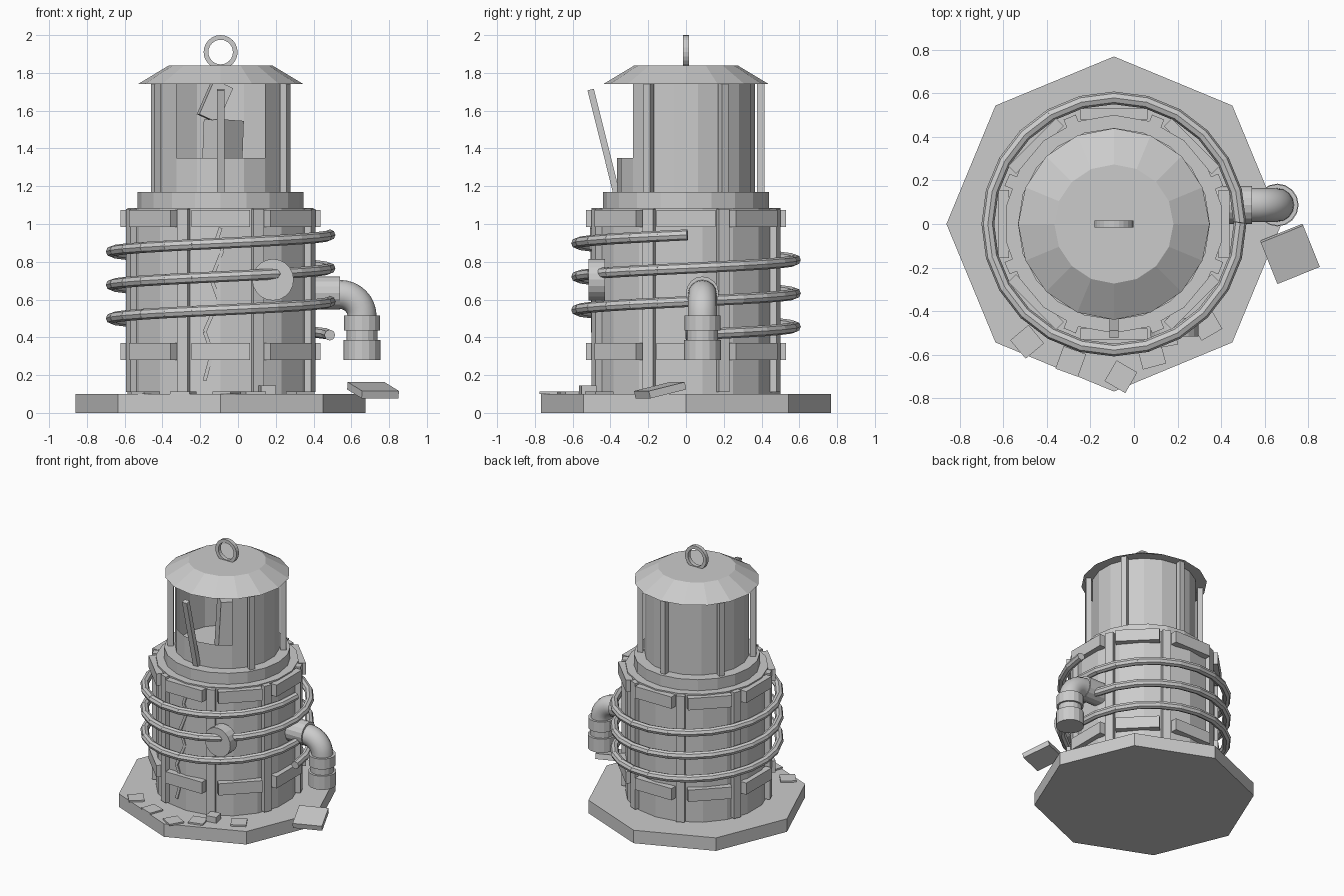
import bpy, bmesh, math
from math import sin, cos, pi, radians
from mathutils import Vector, Matrix

cube = bpy.data.objects.get("Cube")
if cube:
    bpy.data.objects.remove(cube, do_unlink=True)

CX = -0.092  # tower axis
grey = bpy.data.materials.new("light_grey")
grey.use_nodes = True
COLOUR = (0.6, 0.6, 0.6, 1)
grey.diffuse_color = COLOUR
grey.node_tree.nodes["Principled BSDF"].inputs["Base Color"].default_value = COLOUR


def finish(name, bm):
    bmesh.ops.recalc_face_normals(bm, faces=bm.faces)
    mesh = bpy.data.meshes.new(name)
    bm.to_mesh(mesh)
    bm.free()
    mesh.materials.append(grey)
    obj = bpy.data.objects.new(name, mesh)
    bpy.context.collection.objects.link(obj)
    return obj


def tube(name, p1, p2, r1, r2=None, sides=18, turn=0):
    """Closed cylinder or cone between two points."""
    p1, p2 = Vector(p1), Vector(p2)
    d = p2 - p1
    rot = d.to_track_quat('Z', 'Y').to_matrix().to_4x4()
    bm = bmesh.new()
    bmesh.ops.create_cone(bm, cap_ends=True, segments=sides, radius1=r1,
                          radius2=r1 if r2 is None else r2, depth=d.length,
                          matrix=Matrix.Translation((p1 + p2) / 2) @ rot @ Matrix.Rotation(turn, 4, 'Z'))
    return finish(name, bm)


def drum(name, z1, z2, r1, r2=None, sides=18, turn=0):
    return tube(name, (CX, 0, z1), (CX, 0, z2), r1, r2, sides, turn)


def box(name, centre, size, rot=(0, 0, 0)):
    bm = bmesh.new()
    bmesh.ops.create_cube(bm, size=1)
    obj = finish(name, bm)
    obj.location, obj.scale = centre, size
    obj.rotation_euler = [radians(a) for a in rot]
    return obj


def around(radius, deg, z):
    a = radians(deg)
    return Vector((CX + radius * cos(a), radius * sin(a), z))


# Base and main drum
drum("base", 0, 0.1, 0.768, sides=8)
drum("lower_body", 0.1, 1.085, 0.5)
drum("upper_rim", 1.085, 1.17, 0.44, sides=20)

# Vertical staves and the band plates between them
for i in range(8):
    a = 45 * i
    box(f"stave_{i}", around(0.505, a + 22.5, 0.595), (0.05, 0.06, 0.97), (0, 0, a + 22.5))
    for z in (0.325, 1.03):
        box("band_plate", around(0.505, a, z), (0.05, 0.31, 0.09), (0, 0, a))

# Lantern wall with a window gap at the front
bm = bmesh.new()
rings = [[bm.verts.new(around(0.365, 90 + 20 * i, z)) for i in range(18)]
         for z in (1.17, 1.35, 1.74)]
for level in range(2):
    for i in range(18):
        if level == 1 and 7 <= i <= 10:
            continue
        j = (i + 1) % 18
        bm.faces.new((rings[level][i], rings[level][j], rings[level + 1][j], rings[level + 1][i]))
finish("lantern_wall", bm)

# Lantern posts, the front one leaning out
for a in (30, 90, 150, 210, 330):
    box("lantern_post", around(0.395, a, 1.455), (0.04, 0.04, 0.57), (0, 0, a))
box("loose_post", (CX, -0.437, 1.44), (0.04, 0.035, 0.56), (14, 0, 0))

# Broken lamp inside
box("lamp_block", (CX + 0.01, 0, 1.36), (0.15, 0.15, 0.38), (0, 3, 45))
box("lamp_shard", (CX - 0.03, 0, 1.65), (0.11, 0.08, 0.2), (0, 24, 10))

# Roof and hanging ring
drum("roof", 1.74, 1.84, 0.439, 0.273, sides=16)
bm = bmesh.new()
loops = []
for i in range(24):
    a = 2 * pi * i / 24
    loops.append([bm.verts.new((CX + r * cos(a), y, 1.91 + r * sin(a)))
                  for r, y in ((0.065, -0.015), (0.09, -0.015), (0.09, 0.015), (0.065, 0.015))])
for i in range(24):
    p, q = loops[i], loops[(i + 1) % 24]
    for k in range(4):
        bm.faces.new((p[k], p[(k + 1) % 4], q[(k + 1) % 4], q[k]))
finish("roof_ring", bm)

# Coil of short rods climbing three turns
for i in range(72):
    p = around(0.578, 15 * i, 0.412 + 0.53 * i / 72)
    q = around(0.578, 15 * (i + 1), 0.412 + 0.53 * (i + 1) / 72)
    tube("coil_rod", p, q + (q - p) * 0.05, 0.029, sides=8)

# Round gauge on the front
tube("gauge", (0.185, -0.43, 0.705), (0.185, -0.515, 0.705), 0.11, sides=20)

# Elbow outlet pipe
PY, PX, PZ = 0.087, 0.54, 0.51
tube("pipe_flange", (0.36, PY, 0.635), (0.54, PY, 0.635), 0.087, sides=16)
bm = bmesh.new()
loops = []
for i in range(9):
    t = pi / 2 * i / 8
    ring = []
    for k in range(16):
        b = 2 * pi * k / 16
        r = 0.117 + 0.077 * cos(b)
        ring.append(bm.verts.new((PX + r * sin(t), PY + 0.077 * sin(b), PZ + r * cos(t))))
    loops.append(ring)
for p, q in zip(loops, loops[1:]):
    for k in range(16):
        j = (k + 1) % 16
        bm.faces.new((p[k], p[j], q[j], q[k]))
elbow = finish("pipe_elbow", bm)
for f in elbow.data.polygons:
    f.use_smooth = True
for name, z1, z2, r in (("pipe_collar", 0.435, 0.515, 0.095),
                        ("pipe_neck", 0.38, 0.44, 0.082),
                        ("pipe_mouth", 0.28, 0.385, 0.098)):
    tube(name, (0.657, PY, z1), (0.657, PY, z2), r, sides=16)

# Zigzag crack on the front
crack = [(0.0, 0.98), (-0.02, 0.92), (0.01, 0.86), (-0.05, 0.71), (-0.01, 0.6),
         (-0.085, 0.43), (-0.045, 0.32), (-0.085, 0.17)]
for (x1, z1), (x2, z2) in zip(crack, crack[1:]):
    dx, dz = x2 - x1, z2 - z1
    xm = (x1 + x2) / 2
    box("crack", (CX + xm, -0.5 + 0.176 * abs(xm), (z1 + z2) / 2),
        (0.02, 0.02, math.hypot(dx, dz)), (0, math.degrees(math.atan2(dx, dz)), 0))

# Fallen slab and rubble
box("fallen_slab", (0.715, -0.137, 0.12), (0.21, 0.21, 0.04), (13, 0, 22))
for x, y, turn in ((-0.49, -0.54, 40), (-0.29, -0.63, -20), (-0.06, -0.7, -30),
                   (0.08, -0.6, 15), (0.33, -0.46, 30)):
    box("rubble_plate", (x, y, 0.106), (0.11, 0.11, 0.012), (0, 0, turn))
box("rubble_block", (0.155, -0.52, 0.122), (0.08, 0.08, 0.045), (0, 0, 10))
